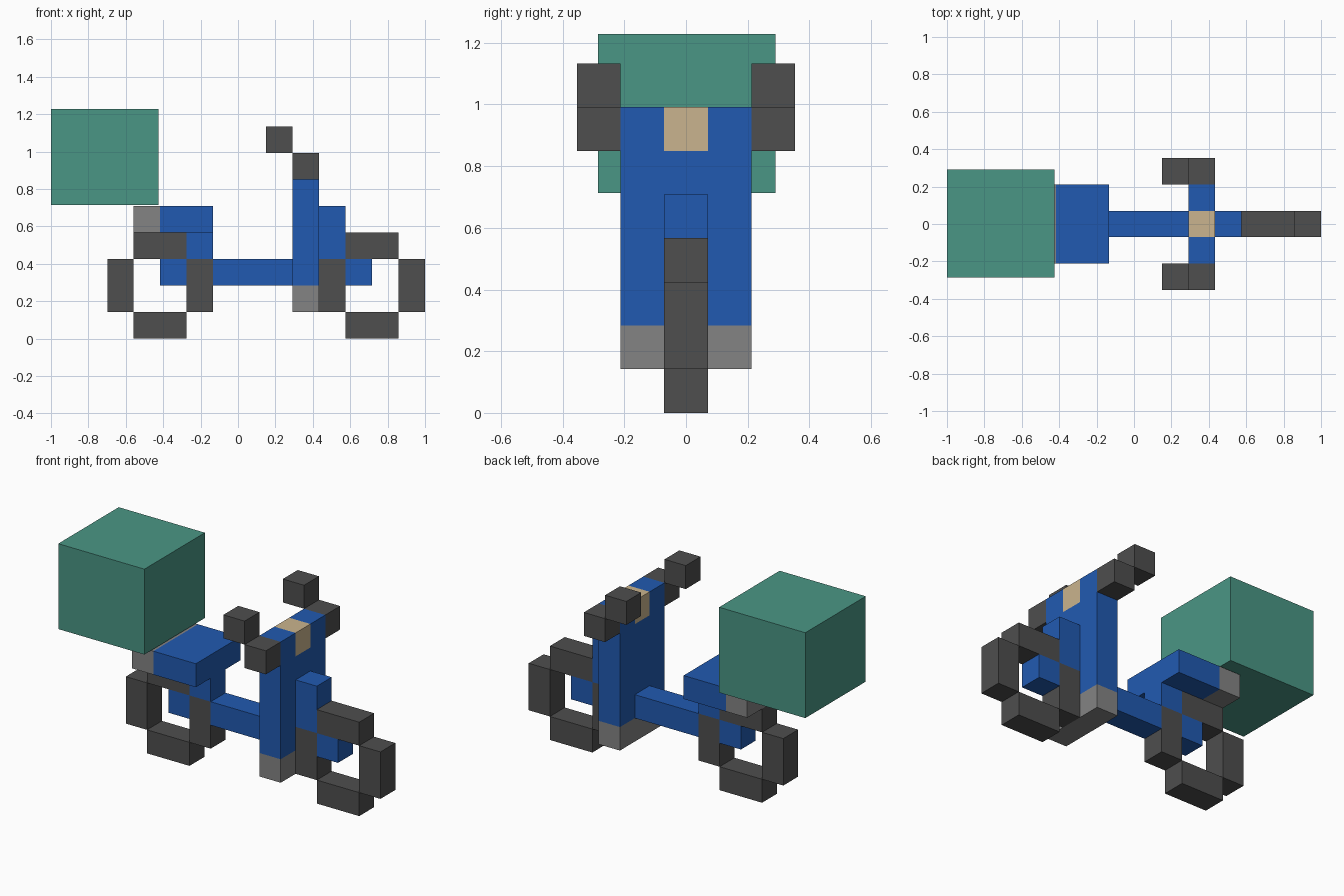
import bpy

old = bpy.data.objects.get("Cube")
if old:
    bpy.data.objects.remove(old, do_unlink=True)

U = 0.1416        # one block
X0 = -0.699       # rear edge of the rear wheel


def material(name, rgb):
    # sRGB bytes to linear values
    lin = [((c / 255 + 0.055) / 1.055) ** 2.4 for c in rgb]
    mat = bpy.data.materials.new(name)
    mat.use_nodes = True
    mat.diffuse_color = (*lin, 1)
    mat.node_tree.nodes["Principled BSDF"].inputs["Base Color"].default_value = (*lin, 1)
    return mat


blue = material("scooter blue", (33, 90, 177))
dark = material("dark rubber", (78, 78, 78))
grey = material("metal grey", (132, 132, 132))
tan = material("lamp tan", (202, 180, 142))
teal = material("box teal", (74, 150, 133))


def block(name, mat, lo, hi):
    """Axis-aligned box between two corners."""
    bpy.ops.mesh.primitive_cube_add(size=1)
    ob = bpy.context.object
    ob.name = name
    ob.location = [(a + b) / 2 for a, b in zip(lo, hi)]
    ob.scale = [b - a for a, b in zip(lo, hi)]
    ob.data.materials.append(mat)
    return ob


def part(name, mat, x, y, z):
    """Box given by ranges counted in blocks."""
    return block(name, mat,
                 (X0 + x[0] * U, y[0] * U, z[0] * U),
                 (X0 + x[1] * U, y[1] * U, z[1] * U))


MID = (-0.5, 0.5)
WIDE = (-1.5, 1.5)

# Wheels: four bars around an open square
for name, s in (("rear_wheel", 0), ("front_wheel", 8)):
    part(name + "_back", dark, (s, s + 1), MID, (1, 3))
    part(name + "_front", dark, (s + 3, s + 4), MID, (1, 3))
    part(name + "_bottom", dark, (s + 1, s + 3), MID, (0, 1))
    part(name + "_top", dark, (s + 1, s + 3), MID, (3, 4))

# Frame and hubs
part("rear_hub", blue, (2, 3), MID, (2, 3))
part("floor_bar", blue, (4, 7), MID, (2, 3))
part("front_hub", blue, (9, 10), MID, (2, 3))
part("front_fork", blue, (8, 9), MID, (3, 5))

# Seat
part("seat_post", blue, (3, 4), MID, (3, 4))
part("seat", blue, (2, 4), WIDE, (4, 5))
part("seat_tail", grey, (1, 2), WIDE, (4, 5))

# Leg shield with headlamp
part("leg_shield", blue, (7, 8), WIDE, (2, 6))
part("shield_foot", grey, (7, 8), WIDE, (1, 2))
part("headlamp", tan, (7, 8), MID, (6, 7))

# Handlebar, both sides
for side, s in (("left", 1), ("right", -1)):
    inner = sorted((0.5 * s, 1.5 * s))
    outer = sorted((1.5 * s, 2.5 * s))
    part("shield_top_" + side, blue, (7, 8), inner, (6, 7))
    part("handlebar_" + side, dark, (7, 8), outer, (6, 7))
    part("grip_" + side, dark, (6, 7), outer, (7, 8))

# Delivery box
block("delivery_box", teal, (-1, -0.285, 0.713), (-0.425, 0.291, 1.228))
